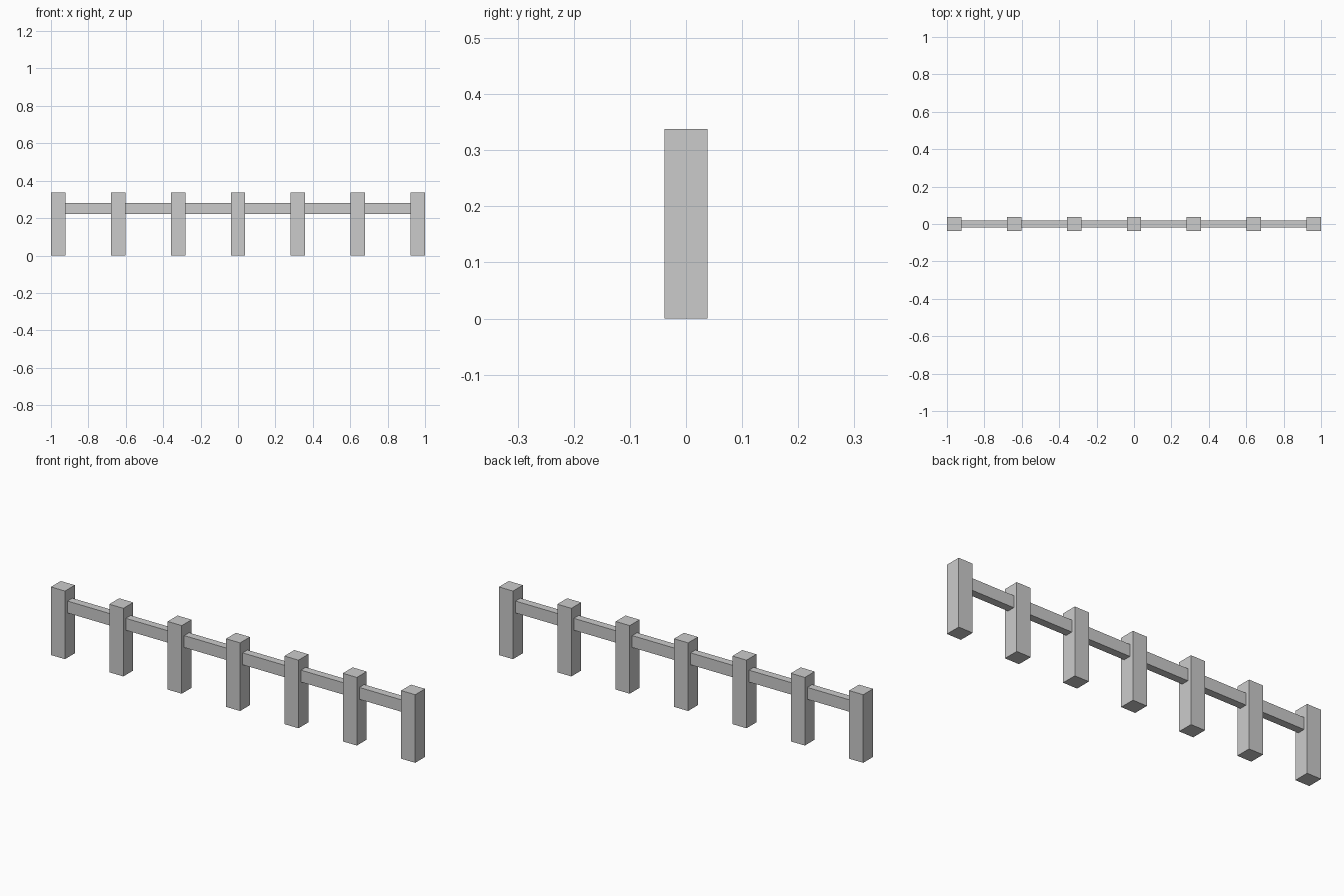
import bpy

if "Cube" in bpy.data.objects:
    bpy.data.objects.remove(bpy.data.objects["Cube"])

POSTS = 7
POST_W, POST_H = 0.077, 0.338
RAIL_D, RAIL_Z0, RAIL_Z1 = 0.038, 0.222, 0.281


def box(name, centre, size):
    bpy.ops.mesh.primitive_cube_add(size=1, location=centre)
    obj = bpy.context.object
    obj.name = name
    obj.scale = size
    bpy.ops.object.transform_apply(location=False, rotation=False, scale=True)
    return obj


# Evenly spaced square posts
first = -1 + POST_W / 2
step = -2 * first / (POSTS - 1)
for i in range(POSTS):
    box(f"post_{i + 1}", (first + i * step, 0, POST_H / 2), (POST_W, POST_W, POST_H))

# Rail lengths fitted between neighbouring posts
for i in range(POSTS - 1):
    box(f"rail_{i + 1}", (first + (i + 0.5) * step, 0, (RAIL_Z0 + RAIL_Z1) / 2),
        (step - POST_W + 0.002, RAIL_D, RAIL_Z1 - RAIL_Z0))
